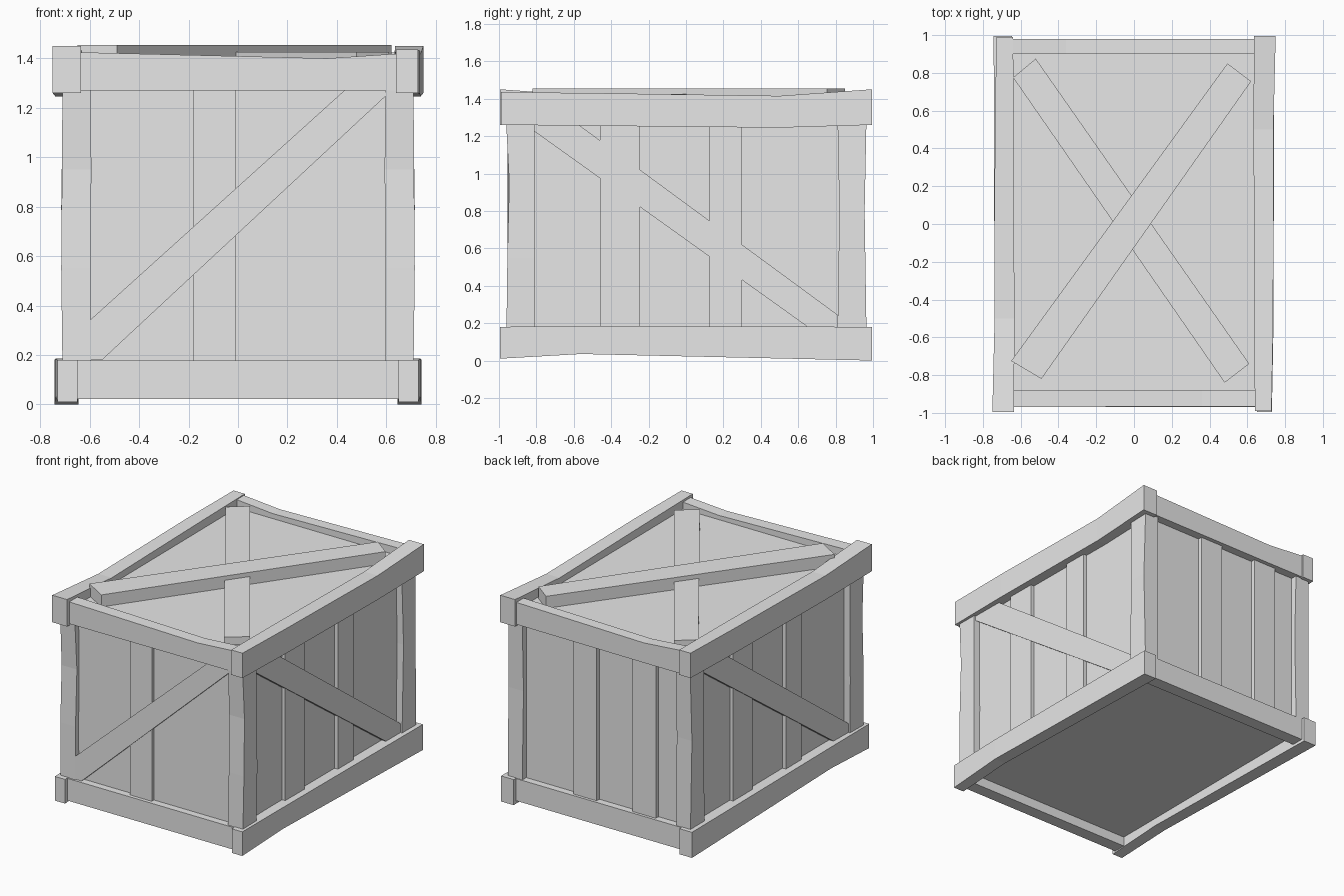
import bpy
import bmesh

old = bpy.data.objects.get("Cube")
if old:
    bpy.data.objects.remove(old, do_unlink=True)

grey = bpy.data.materials.new("plain_grey")
grey.use_nodes = True
grey.diffuse_color = (0.8, 0.8, 0.8, 1)
grey.node_tree.nodes["Principled BSDF"].inputs["Base Color"].default_value = (0.8, 0.8, 0.8, 1)

# Axis order used to place (along, a, b) coordinates into x, y, z
PLACE = {
    "x": lambda t, a, b: (t, a, b),
    "y": lambda t, a, b: (a, t, b),
    "z": lambda t, a, b: (a, b, t),
}


def loft(name, rings, turn=False, mirror=False):
    """Closed solid through matching rings of points."""
    sx = -1 if turn or mirror else 1
    sy = -1 if turn else 1
    bm = bmesh.new()
    loops = [[bm.verts.new((x * sx, y * sy, z)) for x, y, z in r] for r in rings]
    n = len(loops[0])
    for lo, hi in zip(loops, loops[1:]):
        for i in range(n):
            j = (i + 1) % n
            bm.faces.new((lo[i], lo[j], hi[j], hi[i]))
    bm.faces.new(loops[0][::-1])
    bm.faces.new(loops[-1])
    bmesh.ops.recalc_face_normals(bm, faces=bm.faces)
    mesh = bpy.data.meshes.new(name)
    bm.to_mesh(mesh)
    bm.free()
    mesh.materials.append(grey)
    obj = bpy.data.objects.new(name, mesh)
    bpy.context.collection.objects.link(obj)
    return obj


def beam(name, axis, stations, **flip):
    """Rectangular beam; each station is (along, a0, a1, b0, b1)."""
    put = PLACE[axis]
    rings = [[put(t, a0, b0), put(t, a1, b0), put(t, a1, b1), put(t, a0, b1)]
             for t, a0, a1, b0, b1 in stations]
    return loft(name, rings, **flip)


def box(name, x0, x1, y0, y1, z0, z1, **flip):
    return beam(name, "x", [(x0, y0, y1, z0, z1), (x1, y0, y1, z0, z1)], **flip)


def plate(name, axis, outline, d0, d1, **flip):
    """Flat outline extruded between two depths across an axis."""
    put = PLACE[axis]
    return loft(name, [[put(d, a, b) for a, b in outline] for d in (d0, d1)], **flip)


# Inner box with recessed lid and floor
box("crate_body", -0.665, 0.665, -0.92, 0.92, 0.09, 1.37)

# Raised planks on the walls
box("front_plank", -0.18, -0.01, -0.945, -0.9, 0.1, 1.3)
for i, (x0, x1) in enumerate([(0.03, 0.21), (-0.43, -0.25)]):
    box(f"back_plank_{i}", x0, x1, 0.9, 0.95, 0.1, 1.3)
for side, turn in (("left", False), ("right", True)):
    for i, (y0, y1) in enumerate([(-0.46, -0.245), (0.125, 0.3)]):
        box(f"{side}_plank_{i}", 0.64, 0.69, y0, y1, 0.1, 1.3, turn=turn)

    # Diagonal side brace
    brace = [(-0.81, 1.225), (0.65, 0.18), (0.81, 0.18), (0.81, 0.245),
             (-0.58, 1.265), (-0.81, 1.265)]
    plate(f"{side}_brace", "x", brace, 0.65, 0.698, turn=turn)

    # Long top rail, slightly sagging
    beam(f"{side}_top_rail", "y", [
        (-0.99, 0.64, 0.728, 1.26, 1.435),
        (-0.5, 0.637, 0.737, 1.255, 1.43),
        (0.5, 0.633, 0.738, 1.245, 1.415),
        (0.995, 0.635, 0.75, 1.26, 1.45)], turn=turn)

    # Long bottom rail
    beam(f"{side}_bottom_rail", "y", [
        (-0.995, 0.65, 0.73, 0.01, 0.18),
        (-0.56, 0.65, 0.738, 0.035, 0.185),
        (0.995, 0.645, 0.743, 0, 0.18)], mirror=turn)

    # Corner posts, a little crooked
    beam(f"{side}_front_post", "z", [
        (0.15, 0.595, 0.71, -0.96, -0.81),
        (0.55, 0.597, 0.715, -0.955, -0.806),
        (0.95, 0.593, 0.712, -0.945, -0.808),
        (1.3, 0.597, 0.71, -0.963, -0.81)], mirror=turn)
    beam(f"{side}_back_post", "z", [
        (0.15, 0.6, 0.71, 0.81, 0.965),
        (0.8, 0.597, 0.715, 0.82, 0.955),
        (1.3, 0.6, 0.708, 0.81, 0.965)], mirror=turn)

# Diagonal front brace
front_brace = [(-0.6, 0.18), (-0.55, 0.18), (0.6, 1.25), (0.6, 1.27),
               (0.43, 1.27), (-0.6, 0.34)]
plate("front_brace", "y", front_brace, -0.955, -0.91)

# Short rails across the front and back
beam("front_top_rail", "x", [
    (-0.66, -0.97, -0.88, 1.27, 1.425),
    (0.36, -0.965, -0.88, 1.27, 1.4),
    (0.66, -0.965, -0.88, 1.27, 1.42)])
beam("back_top_rail", "x", [
    (-0.66, 0.9, 0.98, 1.265, 1.43),
    (-0.36, 0.9, 0.98, 1.265, 1.405),
    (0.66, 0.9, 0.98, 1.27, 1.425)])
box("front_bottom_rail", -0.66, 0.66, -0.97, -0.88, 0.022, 0.178)
box("back_bottom_rail", -0.66, 0.66, 0.88, 0.97, 0.022, 0.178)

# Crossed boards on the lid, the upper one thicker
upper_board = [(-0.65, -0.725), (-0.49, -0.82), (0.62, 0.755), (0.495, 0.85)]
lower_board = [(0.48, -0.84), (0.61, -0.74), (-0.52, 0.875), (-0.64, 0.775)]
plate("lid_upper_board", "z", upper_board, 1.36, 1.455)
plate("lid_lower_board", "z", lower_board, 1.36, 1.425)
